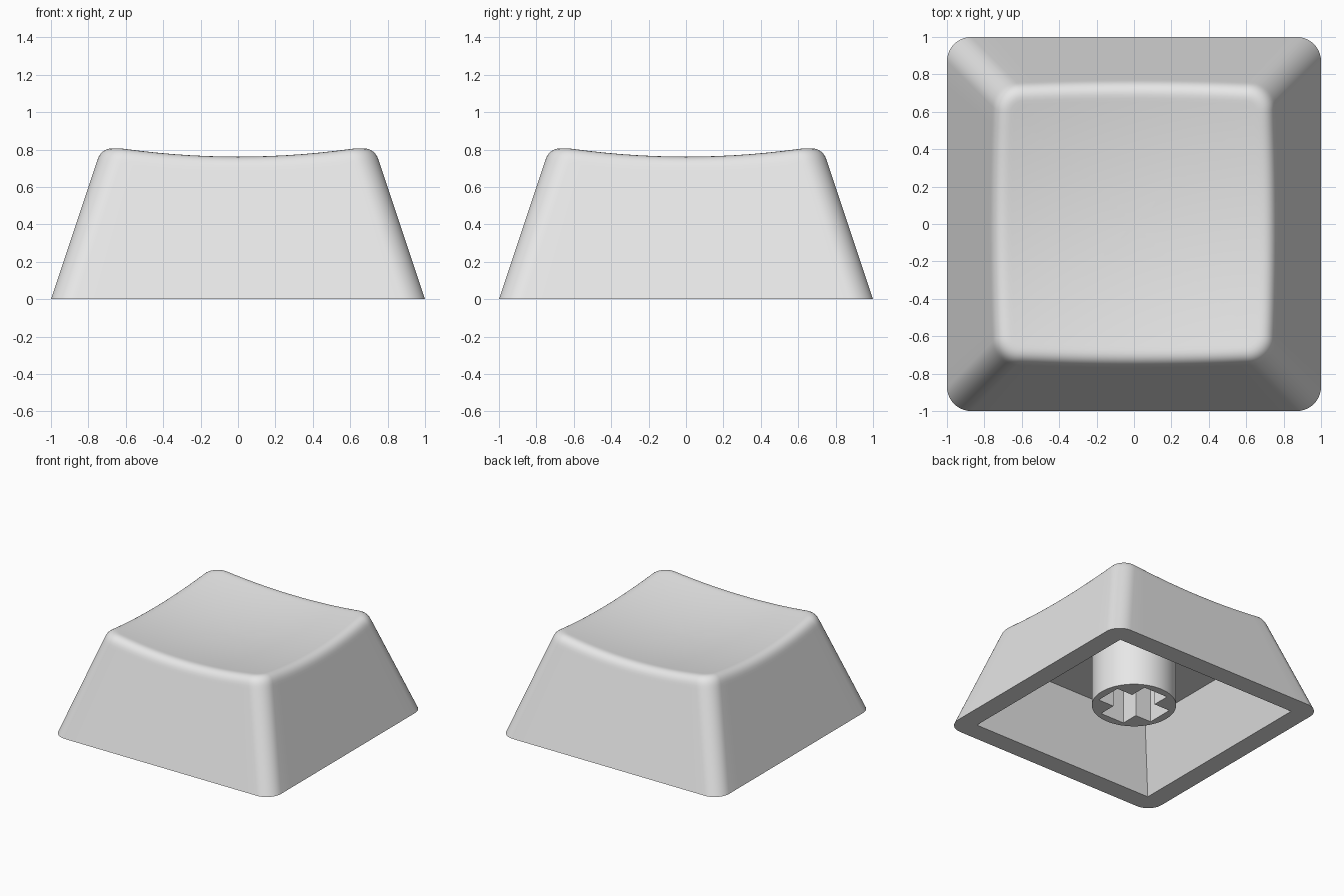
import bpy, bmesh, math

if "Cube" in bpy.data.objects:
    bpy.data.objects.remove(bpy.data.objects["Cube"])

grey = bpy.data.materials.new("light_grey")
grey.diffuse_color = (0.8, 0.8, 0.8, 1)
grey.use_nodes = True
grey.node_tree.nodes["Principled BSDF"].inputs["Base Color"].default_value = grey.diffuse_color

ARC, SIDE = 10, 14            # segments per corner and per straight side


def columns():
    """Corner signs and directions around a rounded square: (sx, sy, nx, ny)."""
    cols = []
    for q, (cx, cy) in enumerate([(1, 1), (-1, 1), (-1, -1), (1, -1)]):
        for i in range(ARC + 1):
            a = math.pi / 2 * (q + i / ARC)
            cols.append((cx, cy, math.cos(a), math.sin(a)))
        # straight run to the next corner
        nx, ny = round(math.cos(math.pi / 2 * (q + 1))), round(math.sin(math.pi / 2 * (q + 1)))
        ex, ey = -cy, cx
        for i in range(1, SIDE):
            t = i / SIDE
            cols.append((cx + (ex - cx) * t, cy + (ey - cy) * t, nx, ny))
    return cols


def outline(col, half, radius):
    sx, sy, nx, ny = col
    return sx * (half - radius) + nx * radius, sy * (half - radius) + ny * radius


def dish(x, y):
    return 0.706 + 0.12 * (x * x + y * y)


def wall_half(z):
    return 1 - z / 3


def finish(name, bm):
    bmesh.ops.recalc_face_normals(bm, faces=bm.faces)
    mesh = bpy.data.meshes.new(name)
    bm.to_mesh(mesh)
    bm.free()
    mesh.materials.append(grey)
    obj = bpy.data.objects.new(name, mesh)
    bpy.context.collection.objects.link(obj)
    bpy.ops.object.select_all(action='DESELECT')
    obj.select_set(True)
    bpy.context.view_layer.objects.active = obj
    bpy.ops.object.shade_smooth_by_angle(angle=math.radians(30))
    return obj


def bridge(bm, a, b):
    n = len(a)
    for i in range(n):
        j = (i + 1) % n
        bm.faces.new((a[i], a[j], b[j], b[i]))


# Cap shell: cavity, rim, sloping walls, rounded edge and dished top
R, FILLET, STEPS = 0.13, 0.07, 7
paths = []
for col in columns():
    z = 0.78
    for _ in range(12):                       # where the wall meets the dish
        x, y = outline(col, wall_half(z), R)
        z = dish(x, y)
    edge = (x, y, z)
    low = z - FILLET
    start = (*outline(col, wall_half(low), R), low)
    ex, ey = outline(col, wall_half(z) - FILLET, R - FILLET)
    end = (ex, ey, dish(ex, ey))
    path = [(*outline(col, 0.68, 0), 0.525),  # cavity ceiling
            (*outline(col, 0.84, 0), 0),      # inner rim
            (*outline(col, 1, R), 0),         # outer rim
            (*outline(col, wall_half(low - 0.02), R), low - 0.02)]
    for s in range(STEPS + 1):                # rounded top edge
        t = s / STEPS
        path.append(tuple((1 - t) ** 2 * p + 2 * t * (1 - t) * q + t * t * r
                          for p, q, r in zip(start, edge, end)))
    for f in (0.97, 0.85, 0.7, 0.55, 0.4, 0.25, 0.1):   # dished top
        path.append((ex * f, ey * f, dish(ex * f, ey * f)))
    paths.append(path)

bm = bmesh.new()
rings = [[bm.verts.new(p) for p in ring] for ring in zip(*paths)]
for a, b in zip(rings, rings[1:]):
    bridge(bm, a, b)
bm.faces.new(rings[0])
centre = bm.verts.new((0, 0, dish(0, 0)))
top = rings[-1]
for i in range(len(top)):
    bm.faces.new((top[i], top[(i + 1) % len(top)], centre))
bmesh.ops.remove_doubles(bm, verts=bm.verts, dist=1e-5)
finish("cap_shell", bm)

# Stem: round post with a cross-shaped socket
Z0, Z1, RAD, L, W = 0.113, 0.526, 0.318, 0.255, 0.11
circle = [(RAD * math.cos(math.tau * i / 64), RAD * math.sin(math.tau * i / 64)) for i in range(64)]
cross = []
for q in range(4):
    c, s = round(math.cos(q * math.pi / 2)), round(math.sin(q * math.pi / 2))
    cross += [(c * x - s * y, s * x + c * y) for x, y in ((L, -W), (L, W), (W, W))]
bm = bmesh.new()
rim_edges = []
for loop in (circle, cross):
    low = [bm.verts.new((x, y, Z0)) for x, y in loop]
    high = [bm.verts.new((x, y, Z1)) for x, y in loop]
    bridge(bm, low, high)
    rim_edges += [bm.edges.get((low[i], low[i - 1])) for i in range(len(low))]
bmesh.ops.triangle_fill(bm, use_beauty=True, edges=rim_edges, normal=(0, 0, -1))
finish("stem", bm)
